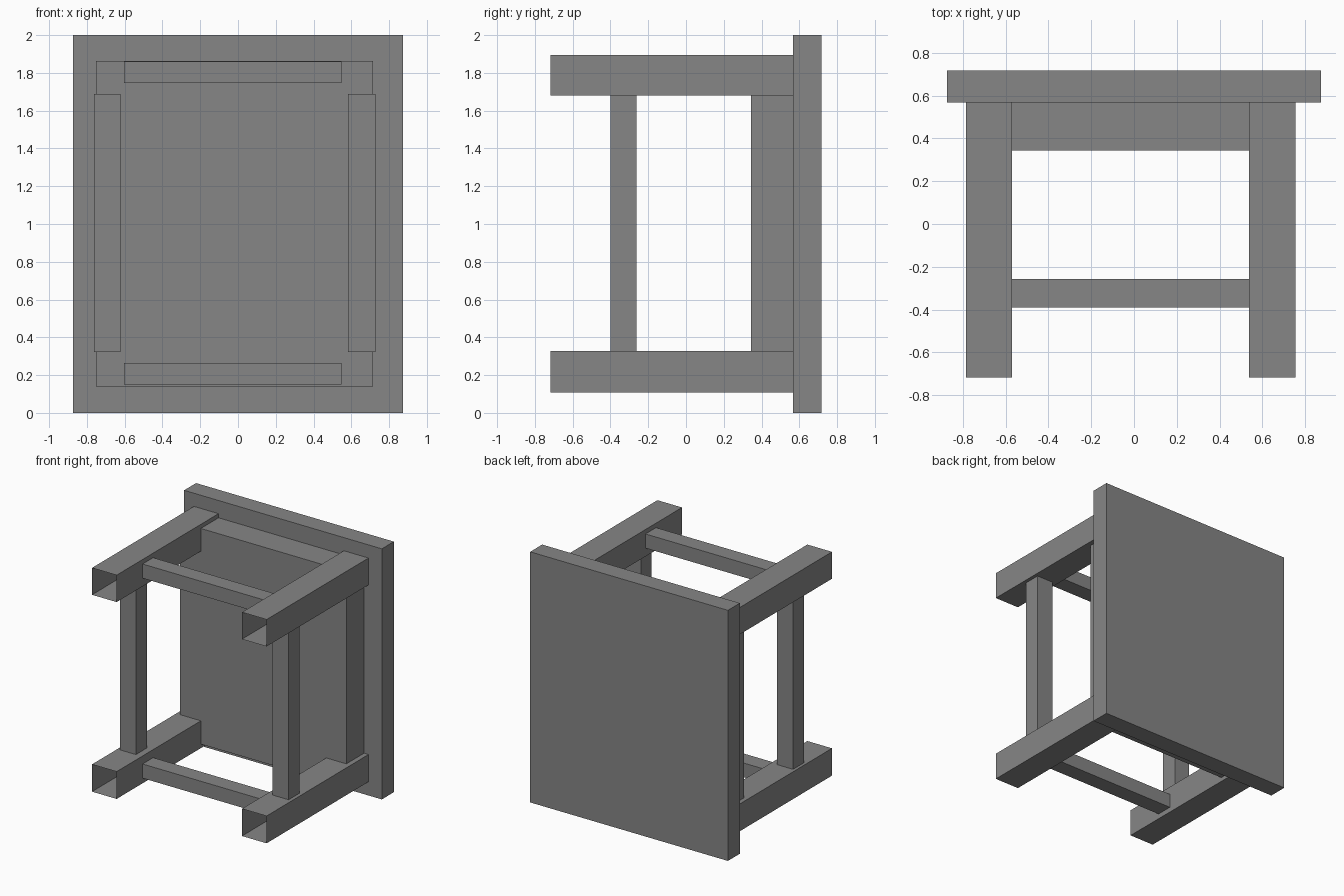
import bpy
import bmesh
from mathutils import Vector

if "Cube" in bpy.data.objects:
    bpy.data.objects.remove(bpy.data.objects["Cube"])

# Dark grey for every part
grey = bpy.data.materials.new("dark_grey")
grey.diffuse_color = (0.24, 0.24, 0.24, 1)
grey.use_nodes = True
grey.node_tree.nodes["Principled BSDF"].inputs["Base Color"].default_value = grey.diffuse_color


def box(name, x, y, z, open_ends=False):
    """Box from (min, max) ranges; open_ends removes the two faces along y."""
    lo, hi = (Vector(p) for p in zip(x, y, z))
    bm = bmesh.new()
    bmesh.ops.create_cube(bm, size=1)
    bmesh.ops.scale(bm, vec=hi - lo, verts=bm.verts)
    if open_ends:
        bm.normal_update()
        ends = [f for f in bm.faces if abs(f.normal.y) > 0.9]
        bmesh.ops.delete(bm, geom=ends, context='FACES_ONLY')
    mesh = bpy.data.meshes.new(name)
    bm.to_mesh(mesh)
    bm.free()
    mesh.materials.append(grey)
    obj = bpy.data.objects.new(name, mesh)
    obj.location = (lo + hi) / 2
    bpy.context.collection.objects.link(obj)
    return obj


# Table lying on its side: the top stands upright at the back
box("table_top", (-0.873, 0.873), (0.567, 0.718), (0, 2))

# Solid apron block behind the legs
box("apron", (-0.751, 0.716), (0.344, 0.567), (0.141, 1.862))

sides = {"left": ((-0.786, -0.569), (-0.762, -0.622)),
         "right": ((0.538, 0.755), (0.582, 0.727))}
levels = {"lower": ((0.109, 0.327), (0.15, 0.263)),
          "upper": ((1.68, 1.895), (1.746, 1.859))}

# Four hollow legs with open ends
for side, (leg_x, _) in sides.items():
    for level, (leg_z, _) in levels.items():
        box(f"leg_{level}_{side}", leg_x, (-0.718, 0.567), leg_z, open_ends=True)

# Stretchers running up between the legs on each side
for side, (_, bar_x) in sides.items():
    box(f"stretcher_{side}", bar_x, (-0.399, -0.262), (0.322, 1.688))

# Stretchers running across between the legs
for level, (_, bar_z) in levels.items():
    box(f"stretcher_{level}", (-0.603, 0.547), (-0.391, -0.258), bar_z)
